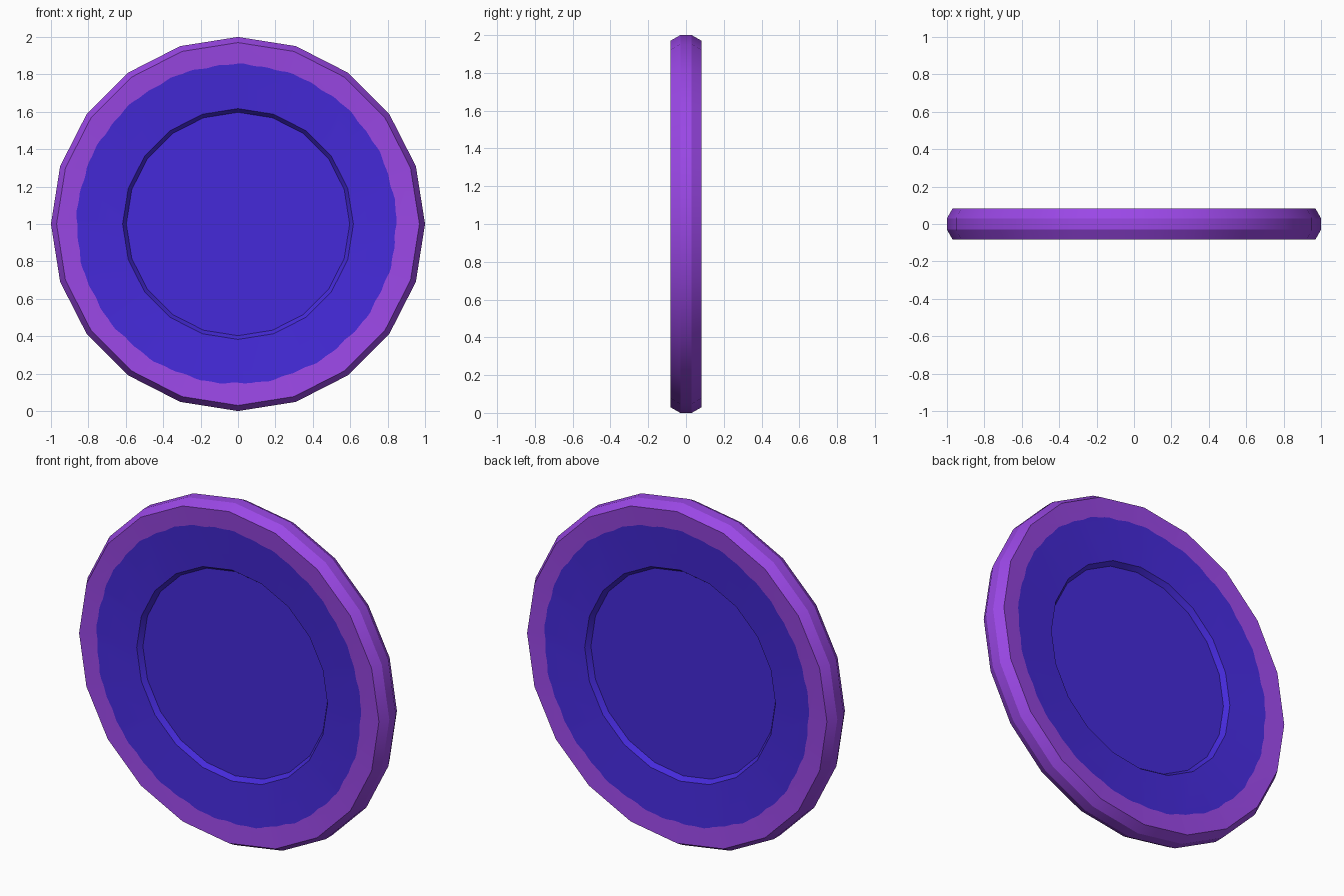
import bpy, bmesh, math

if "Cube" in bpy.data.objects:
    bpy.data.objects.remove(bpy.data.objects["Cube"])

SIDES = 20          # low-poly outline
SUB = 8             # finer steps along the painted border
R_OUT, Y_OUT = 0.97, -0.083     # outer edge of the dished face
R_LIP, Y_LIP = 0.617, -0.055    # recess lip, slightly deeper


def material(name, rgb):
    m = bpy.data.materials.new(name)
    m.diffuse_color = (*rgb, 1)
    m.use_nodes = True
    m.node_tree.nodes["Principled BSDF"].inputs["Base Color"].default_value = m.diffuse_color
    return m


purple = material("purple", (0.325, 0.064, 0.79))
blue = material("blue", (0.06, 0.023, 0.70))

bm = bmesh.new()


def ring(radius, y, turn):
    """20-sided ring around the disc axis; turn = 1 front, -1 back (half turn about z)."""
    pts = []
    for i in range(SIDES):
        a = 2 * math.pi * i / SIDES
        pts.append(bm.verts.new((turn * radius * math.cos(a), turn * y,
                                 1 + radius * math.sin(a))))
    return pts


def border_ring(radius, turn):
    """Slightly ragged colour border lying exactly on the sloped face."""
    pts, n, step = [], SIDES * SUB, 2 * math.pi / SIDES
    for i in range(n):
        a = 2 * math.pi * i / n
        r = radius - 0.008 * math.cos(a) + 0.003 * (math.sin(17 * a) + math.sin(41 * a + 1))
        part = (i % SUB) / SUB * step - step / 2
        rho = r * math.cos(part) / math.cos(step / 2)
        y = Y_OUT + (Y_LIP - Y_OUT) * (R_OUT - rho) / (R_OUT - R_LIP)
        pts.append(bm.verts.new((turn * r * math.cos(a), turn * y, 1 + r * math.sin(a))))
    return pts


def face(verts, mat):
    bm.faces.new(verts).material_index = mat


def bridge(a, b, mat):
    """Join two rings; either one may have SUB times more points."""
    ka, kb = len(a) // SIDES, len(b) // SIDES
    for i in range(SIDES):
        pa = [a[(i * ka + j) % len(a)] for j in range(ka + 1)]
        pb = [b[(i * kb + j) % len(b)] for j in range(kb + 1)]
        face(pa + pb[::-1], mat)


# Each side: rim edge, bevel, painted border, recess lip and recess floor
edges = []
for turn in (1, -1):
    rim = ring(1.0, -0.03, turn)
    bevel = ring(R_OUT, Y_OUT, turn)
    border = border_ring(0.853, turn)
    lip = ring(R_LIP, Y_LIP, turn)
    floor = ring(0.597, -0.026, turn)
    bridge(rim, bevel, 0)
    bridge(bevel, border, 0)
    bridge(border, lip, 1)
    bridge(lip, floor, 1)
    face(floor, 1)
    edges.append(rim)

# Outer rim band: the back ring runs the other way round
back = [edges[1][(SIDES // 2 - i) % SIDES] for i in range(SIDES)]
bridge(edges[0], back, 0)

bmesh.ops.recalc_face_normals(bm, faces=bm.faces)
mesh = bpy.data.meshes.new("round_disc")
bm.to_mesh(mesh)
bm.free()
mesh.materials.append(purple)
mesh.materials.append(blue)
disc = bpy.data.objects.new("round_disc", mesh)
bpy.context.collection.objects.link(disc)

# Soft shading around the rim, crisp bevel edges
bpy.context.view_layer.objects.active = disc
disc.select_set(True)
bpy.ops.object.shade_smooth_by_angle(angle=math.radians(25))
